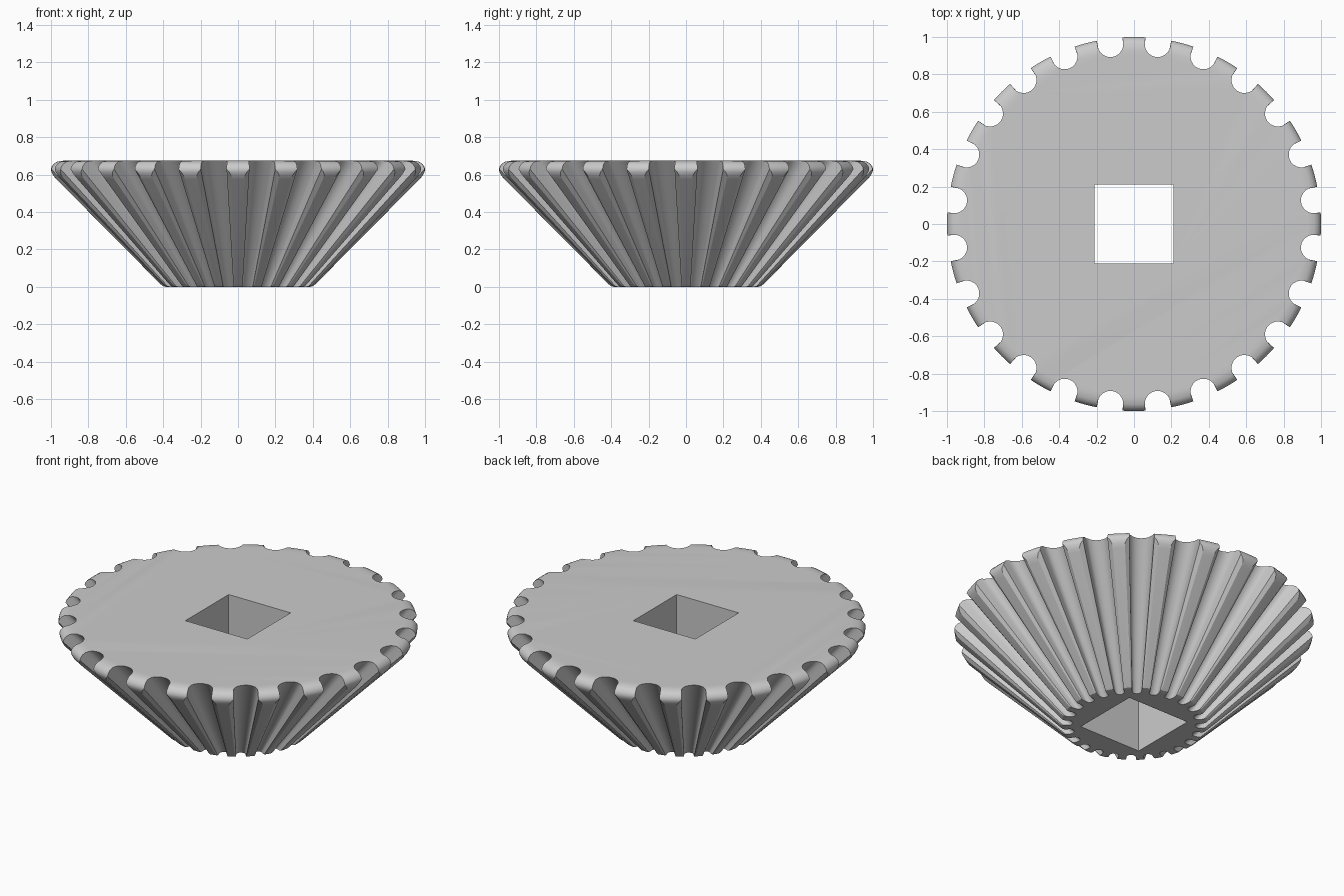
import bpy, bmesh, math
from mathutils import Matrix

if "Cube" in bpy.data.objects:
    bpy.data.objects.remove(bpy.data.objects["Cube"], do_unlink=True)

TEETH = 24
APEX = 0.41      # depth of the cone apex below the base
HEIGHT = 0.675
HOLE = 0.42

grey = bpy.data.materials.new("plain grey")
grey.use_nodes = True
grey.diffuse_color = (0.6, 0.6, 0.6, 1)
grey.node_tree.nodes["Principled BSDF"].inputs["Base Color"].default_value = grey.diffuse_color


def make_object(name, bm):
    bmesh.ops.recalc_face_normals(bm, faces=bm.faces)
    mesh = bpy.data.meshes.new(name)
    bm.to_mesh(mesh)
    bm.free()
    mesh.materials.append(grey)
    obj = bpy.data.objects.new(name, mesh)
    bpy.context.collection.objects.link(obj)
    return obj


def loft(bm, rings):
    """Join closed rings of points with quads and cap both ends."""
    loops = [[bm.verts.new(p) for p in ring] for ring in rings]
    n = len(loops[0])
    for a, b in zip(loops, loops[1:]):
        for i in range(n):
            j = (i + 1) % n
            bm.faces.new((a[i], a[j], b[j], b[i]))
    bm.faces.new(loops[0])
    bm.faces.new(loops[-1])


# Conical blank with a rounded rim
profile = [(0.385, 0), (0.402, 0.004), (0.42, 0.02), (0.97, 0.575),
           (0.988, 0.595), (0.998, 0.615), (1.0, 0.63), (0.995, 0.645),
           (0.983, 0.66), (0.965, 0.67), (0.93, HEIGHT)]
steps = TEETH * 6
bm = bmesh.new()
loft(bm, [[(r * math.cos(math.tau * i / steps), r * math.sin(math.tau * i / steps), z)
           for i in range(steps)] for r, z in profile])
gear = make_object("bevel_gear", bm)

# Tapered grooves: round floor, near-parallel flanks, chamfered tooth tips
radius, centre = 0.063, 0.893
half = [(1.06, 0.1), (0.985, 0.1), (0.96, 0.067)]
arc = [(centre - radius * math.sin(math.pi * k / 12), radius * math.cos(math.pi * k / 12))
       for k in range(13)]
section = half + arc + [(q, -w) for q, w in reversed(half)]
bm = bmesh.new()
for i in range(TEETH):
    turn = Matrix.Rotation(math.tau * (i + 0.5) / TEETH, 3, 'Z')
    rings = []
    for z in (-0.1, HEIGHT + 0.1):
        s = z + APEX
        rings.append([turn @ Matrix.Translation((q * s, w * s, z)).to_translation()
                      for q, w in section])
    loft(bm, rings)
grooves = make_object("groove_cutter", bm)

# Square shaft hole
bm = bmesh.new()
bmesh.ops.create_cube(bm, size=1, matrix=Matrix.Diagonal((HOLE, HOLE, 3, 1)))
shaft = make_object("shaft_hole_cutter", bm)

bpy.context.view_layer.objects.active = gear
for cutter in (grooves, shaft):
    mod = gear.modifiers.new(cutter.name, 'BOOLEAN')
    mod.operation = 'DIFFERENCE'
    mod.solver = 'EXACT'
    mod.object = cutter
    bpy.ops.object.modifier_apply(modifier=mod.name)
    bpy.data.objects.remove(cutter, do_unlink=True)

# Smooth curved surfaces, crisp edges
bpy.ops.object.select_all(action='DESELECT')
gear.select_set(True)
bpy.ops.object.shade_smooth_by_angle(angle=math.radians(28))
